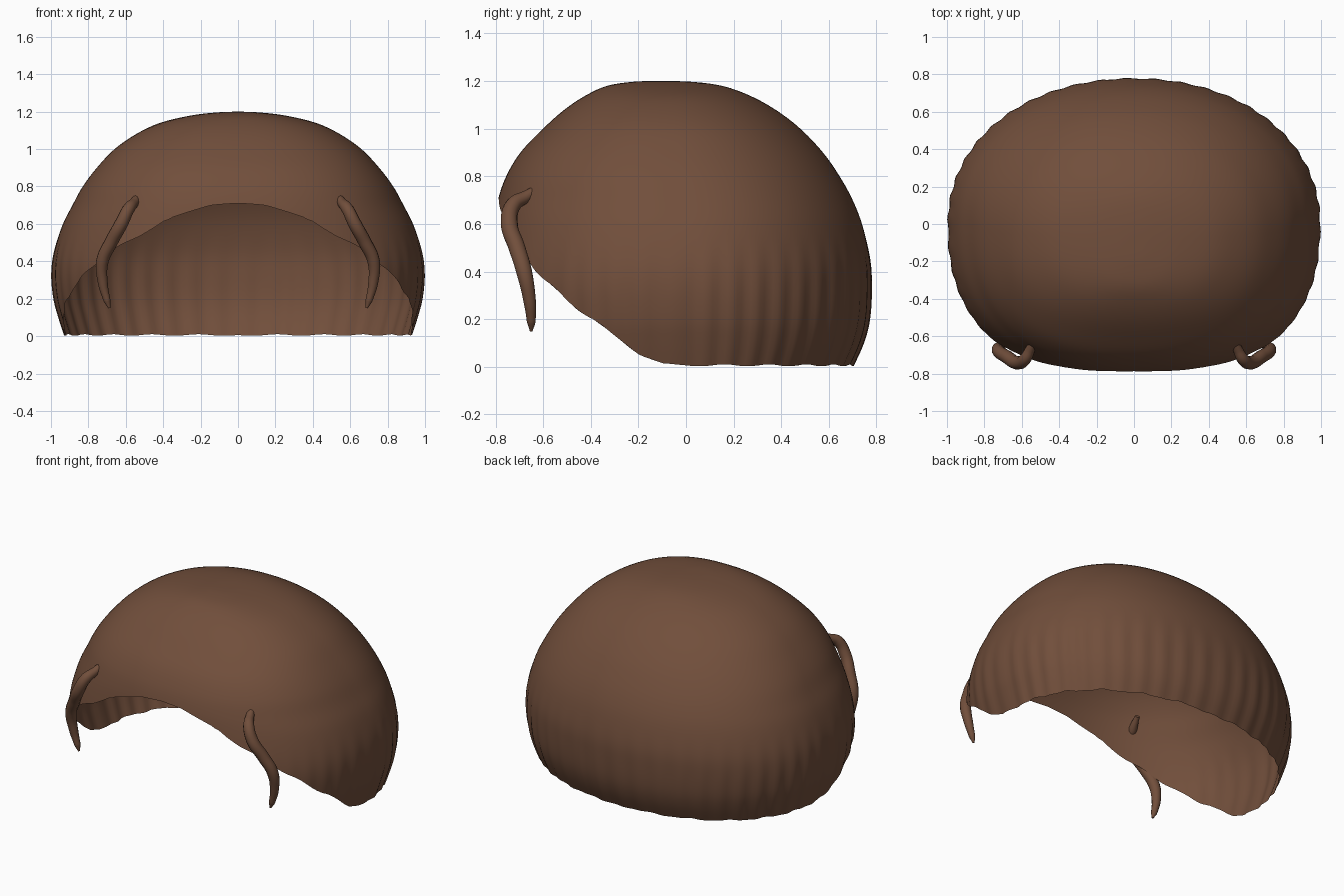
import bpy, bmesh, math

if "Cube" in bpy.data.objects:
    bpy.data.objects.remove(bpy.data.objects["Cube"])

brown = bpy.data.materials.new("hair brown")
brown.diffuse_color = (0.165, 0.077, 0.044, 1)
brown.use_nodes = True
brown.node_tree.nodes["Principled BSDF"].inputs["Base Color"].default_value = brown.diffuse_color

# Cap cross-sections: z, half width, front depth, back depth, centre y
SECTIONS = [
    (0.00, .925, -.80, .70, 0), (0.10, .957, -.82, .745, 0), (0.20, .983, -.83, .77, 0),
    (0.33, .995, -.84, .778, 0), (0.45, .983, -.83, .773, 0), (0.59, .940, -.81, .742, 0),
    (0.70, .885, -.79, .70, 0), (0.80, .830, -.755, .645, -.02), (0.90, .755, -.695, .575, -.04),
    (1.00, .660, -.60, .48, -.055), (1.08, .545, -.51, .375, -.065), (1.14, .417, -.42, .265, -.075),
    (1.18, .250, -.33, .15, -.09), (1.197, .10, -.22, .02, -.11), (1.20, 0, -.12, -.12, -.12)]
# Hairline height by angle from the front (degrees)
RIM = [(0, .71), (6.5, .70), (18, .635), (24, .58), (39, .46), (57.6, .28),
       (66, .20), (79.6, .06), (85.5, .015), (90, .01), (180, .01)]


def smooth_section(u):
    """Catmull-Rom interpolation along the section list."""
    last = len(SECTIONS) - 1
    i = min(int(u), last - 1)
    t = u - i
    p0, p1, p2, p3 = (SECTIONS[max(0, min(last, i + k))] for k in (-1, 0, 1, 2))
    return [.5 * (2 * b + (c - a) * t + (2 * a - 5 * b + 4 * c - d) * t * t
                  + (3 * b - a - 3 * c + d) * t ** 3) for a, b, c, d in zip(p0, p1, p2, p3)]


def lookup(table, x):
    for (x0, y0), (x1, y1) in zip(table, table[1:]):
        if x <= x1:
            return y0 + (y1 - y0) * (x - x0) / (x1 - x0)
    return table[-1][1]


def cap_point(theta, u):
    z, a, front, back, cy = smooth_section(u)
    s, c = math.sin(theta), math.cos(theta)
    n, depth = (2.4, cy - front) if c > 0 else (2.1, back - cy)
    # shallow locks of hair around the lower sides and back
    fade = max(0, min(1, (.55 - z) / .25)) * (1 - max(0, c))
    k = 1 + .005 * fade * math.sin(46 * theta)
    x = math.copysign(abs(s) ** (2 / n), s) * a * k
    y = cy - math.copysign(abs(c) ** (2 / n), c) * depth * k
    return x, y, z


# Hair cap: open shell from the hairline up to the crown
COLS, ROWS = 240, 60
bm = bmesh.new()
crown = bm.verts.new((0, -.12, 1.2))
columns = []
for j in range(COLS):
    theta = 2 * math.pi * j / COLS
    deg = math.degrees(theta)
    deg = min(deg, 360 - deg)
    rim = lookup(RIM, deg) + .006 * math.sin(math.radians(deg) * 22) * (deg > 20)
    rim = max(rim, 0)
    zs = [(s[0], i) for i, s in enumerate(SECTIONS)]
    u0 = lookup(zs, rim)
    top = len(SECTIONS) - 1
    columns.append([bm.verts.new(cap_point(theta, u0 + (top - u0) * r / ROWS)) for r in range(ROWS)])
for j in range(COLS):
    a, b = columns[j], columns[(j + 1) % COLS]
    for r in range(ROWS - 1):
        bm.faces.new((a[r], b[r], b[r + 1], a[r + 1]))
    bm.faces.new((a[-1], b[-1], crown))
for f in bm.faces:
    f.smooth = True
mesh = bpy.data.meshes.new("hair_cap")
bm.to_mesh(mesh)
bm.free()
mesh.materials.append(brown)
bpy.context.collection.objects.link(bpy.data.objects.new("hair_cap", mesh))

# Front locks: tapered curved strands, mirrored left and right
LOCK = [(.53, -.60, .76, .015), (.555, -.67, .715, .026), (.585, -.725, .68, .033),
        (.625, -.742, .60, .036), (.68, -.71, .50, .036), (.725, -.68, .40, .034),
        (.722, -.657, .28, .027), (.70, -.65, .19, .019), (.688, -.65, .15, .006)]
for side, name in ((-1, "front_lock_left"), (1, "front_lock_right")):
    curve = bpy.data.curves.new(name, 'CURVE')
    curve.dimensions = '3D'
    curve.bevel_depth = 1
    curve.bevel_resolution = 4
    curve.use_fill_caps = True
    spline = curve.splines.new('BEZIER')
    spline.bezier_points.add(len(LOCK) - 1)
    for p, (x, y, z, r) in zip(spline.bezier_points, LOCK):
        p.co = (side * x, y, z)
        p.radius = r
        p.handle_left_type = p.handle_right_type = 'AUTO'
    curve.materials.append(brown)
    bpy.context.collection.objects.link(bpy.data.objects.new(name, curve))
